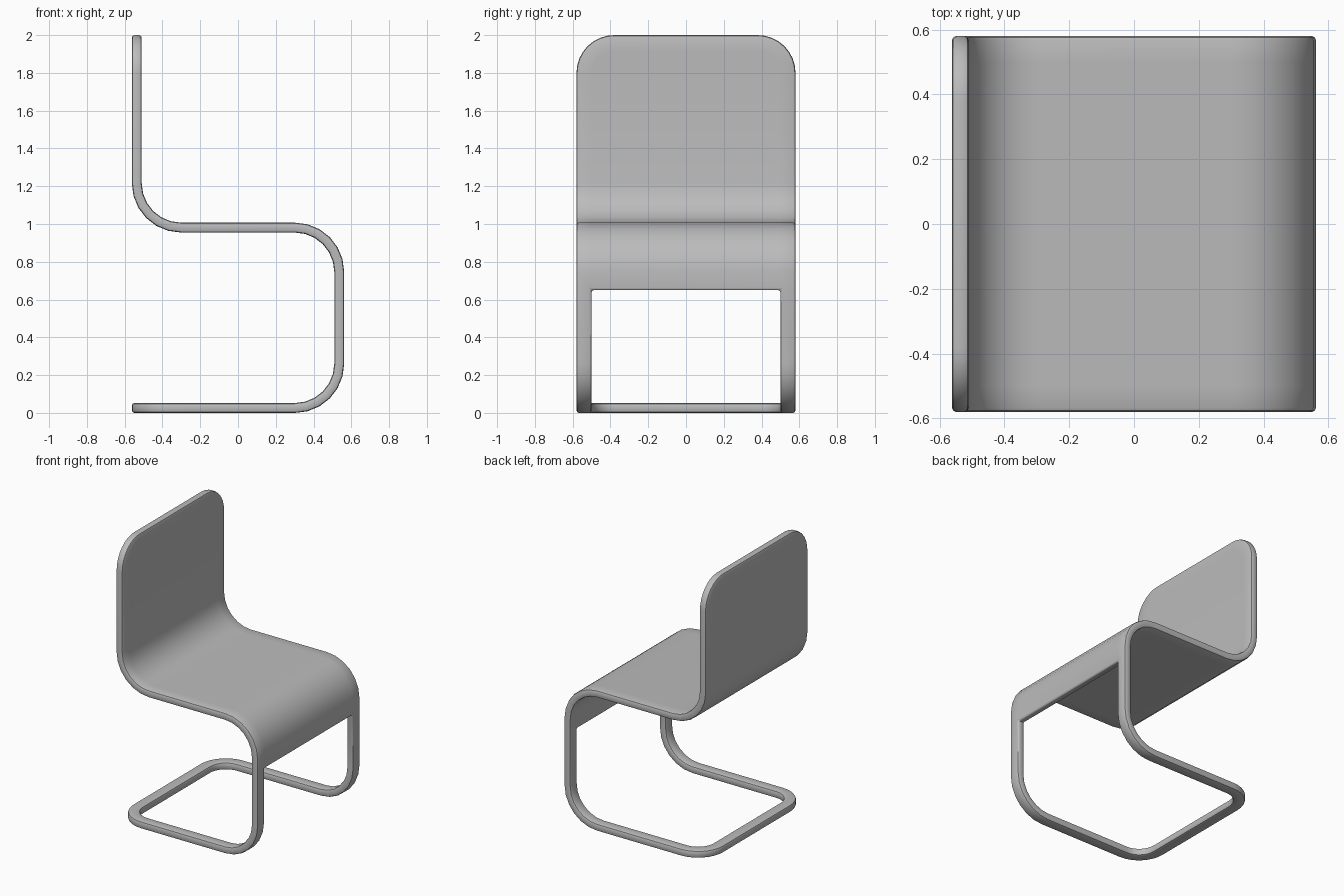
import bpy, bmesh
from math import sin, cos, pi

cube = bpy.data.objects.get("Cube")
if cube:
    bpy.data.objects.remove(cube)

THICK = 0.052
BACK, FRONT = -0.536, 0.536      # centreline planes in x
BASE, SEAT, TOP = THICK / 2, 0.981, 2.0
HALF, BAR = 0.58, 0.08           # half width, strip width
CORNER, BEND = 0.2, 0.235
INNER = CORNER - BAR
END = BACK - THICK / 2           # rear end of the floor frame
CUT = 0.65                       # lower edge of the seat panel


def quarter(steps):
    return [i * pi / 2 / steps for i in range(steps + 1)]


# Each row across the sheet: outer (x, y, z), then inner (x, y, z)
rows = []


def straight_row(x, z):
    rows.append(((x, HALF, z), (x, HALF - BAR, z)))


# Rounded top of the backrest
yc, zc, xc = HALF - CORNER, TOP - CORNER, END + CORNER
for a in reversed(quarter(8)):
    rows.append(((BACK, yc + CORNER * cos(a), zc + CORNER * sin(a)),
                 (BACK, yc + INNER * cos(a), zc + INNER * sin(a))))
# Backrest to seat
for a in quarter(6):
    straight_row(BACK + BEND * (1 - cos(a)), SEAT + BEND * (1 - sin(a)))
# Seat to front legs
for a in quarter(6):
    straight_row(FRONT - BEND * (1 - sin(a)), SEAT - BEND * (1 - cos(a)))
cut_row = len(rows)
straight_row(FRONT, CUT)
# Front legs to floor
for a in quarter(6):
    straight_row(FRONT - BEND * (1 - cos(a)), BASE + BEND * (1 - sin(a)))
# Rounded rear corners of the floor frame
for a in quarter(8):
    rows.append(((xc - CORNER * sin(a), yc + CORNER * cos(a), BASE),
                 (xc - INNER * sin(a), yc + INNER * cos(a), BASE)))

# Sheet: side strips all the way, middle only above the cut
bm = bmesh.new()
grid = []
for outer, inner in rows:
    points = [(p[0], s * p[1], p[2]) for s, p in
              ((-1, outer), (-1, inner), (1, inner), (1, outer))]
    grid.append([bm.verts.new(p) for p in points])
for i in range(len(grid) - 1):
    for c in range(3):
        if c != 1 or i < cut_row:
            bm.faces.new((grid[i][c], grid[i][c + 1], grid[i + 1][c + 1], grid[i + 1][c]))
# Closing strips: top edge of the backrest and rear floor rail
bm.faces.new(grid[0][::-1])
bm.faces.new(grid[-1])
bmesh.ops.recalc_face_normals(bm, faces=bm.faces)
mesh = bpy.data.meshes.new("cantilever_chair")
bm.to_mesh(mesh)
bm.free()
chair = bpy.data.objects.new("cantilever_chair", mesh)
bpy.context.collection.objects.link(chair)

# Plain grey
grey = bpy.data.materials.new("plain_grey")
grey.use_nodes = True
colour = (0.5, 0.5, 0.5, 1)
grey.diffuse_color = colour
grey.node_tree.nodes["Principled BSDF"].inputs["Base Color"].default_value = colour
mesh.materials.append(grey)

# Thickness and softened edges
solid = chair.modifiers.new("thickness", 'SOLIDIFY')
solid.thickness = THICK
solid.offset = 0
solid.use_even_offset = True
bevel = chair.modifiers.new("soft_edges", 'BEVEL')
bevel.width = 0.013
bevel.segments = 2
bevel.limit_method = 'ANGLE'
bevel.angle_limit = 0.7

bpy.ops.object.select_all(action='DESELECT')
chair.select_set(True)
bpy.context.view_layer.objects.active = chair
for name in ("thickness", "soft_edges"):
    bpy.ops.object.modifier_apply(modifier=name)
bpy.ops.object.shade_smooth_by_angle(angle=0.7)
